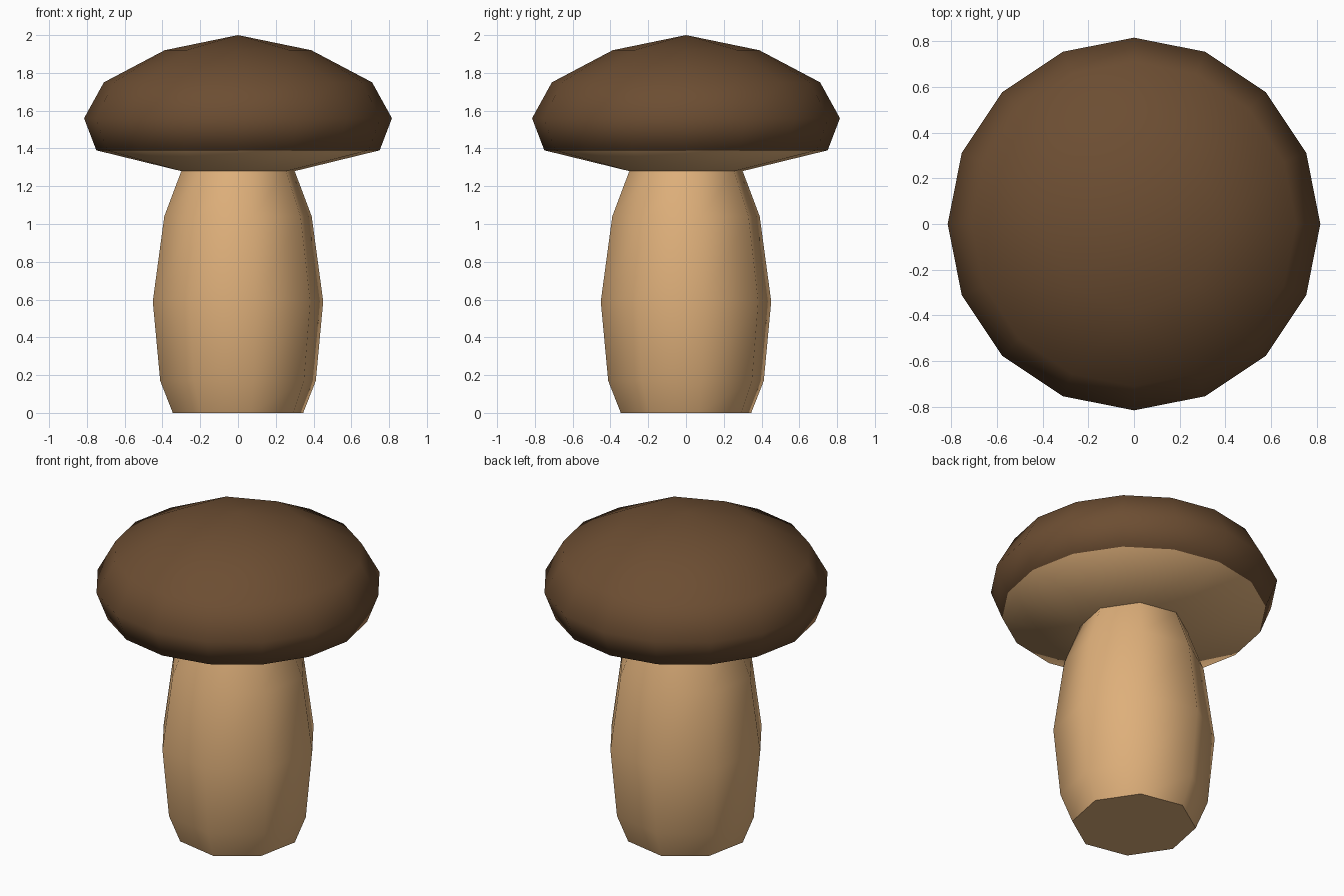
import bpy, bmesh, math

if "Cube" in bpy.data.objects:
    bpy.data.objects.remove(bpy.data.objects["Cube"])


def material(name, rgb):
    m = bpy.data.materials.new(name)
    m.diffuse_color = (*rgb, 1)
    m.use_nodes = True
    m.node_tree.nodes["Principled BSDF"].inputs["Base Color"].default_value = m.diffuse_color
    return m


def ring(bm, n, r, z, turn=0.0):
    """n vertices on a circle, first one at angle turn (degrees)."""
    out = []
    for k in range(n):
        a = math.radians(turn) + 2 * math.pi * k / n
        out.append(bm.verts.new((r * math.cos(a), r * math.sin(a), z)))
    return out


def band(bm, a, b, mat=0):
    """Quads between two rings with equal vertex counts."""
    n = len(a)
    for k in range(n):
        bm.faces.new((a[k], a[(k + 1) % n], b[(k + 1) % n], b[k])).material_index = mat


def finish(bm, name, mats):
    bmesh.ops.recalc_face_normals(bm, faces=bm.faces[:])
    me = bpy.data.meshes.new(name)
    bm.to_mesh(me)
    bm.free()
    for m in mats:
        me.materials.append(m)
    ob = bpy.data.objects.new(name, me)
    bpy.context.collection.objects.link(ob)
    bpy.ops.object.select_all(action='DESELECT')
    ob.select_set(True)
    bpy.context.view_layer.objects.active = ob
    bpy.ops.object.shade_smooth_by_angle(angle=math.radians(60))
    return ob


brown = material("cap_brown", (0.15, 0.075, 0.032))
tan = material("stem_tan", (0.73, 0.43, 0.195))
TURN = 11.25  # the stem's eight corners sit between the cap's corners

# Stem: eight-sided barrel with a flat foot
bm = bmesh.new()
rings = [ring(bm, 8, r, z, TURN) for r, z in
         ((0.352, 0), (0.42, 0.17), (0.46, 0.59), (0.398, 1.04), (0.306, 1.28))]
for a, b in zip(rings, rings[1:]):
    band(bm, a, b)
bm.faces.new(rings[0])
bm.faces.new(rings[-1])
finish(bm, "stem", [tan])

# Cap: sixteen-sided dome
bm = bmesh.new()
rim, wide, shoulder = [ring(bm, 16, r, z) for r, z in
                       ((0.75, 1.39), (0.815, 1.56), (0.71, 1.75))]
band(bm, rim, wide)
band(bm, wide, shoulder)

# Cap crown: eight-sided ring fanned to the tip
crown = ring(bm, 8, 0.388, 1.92)
tip = bm.verts.new((0, 0, 2))
for j in range(8):
    c0, c1 = crown[j], crown[(j + 1) % 8]
    s0, s1, s2 = shoulder[2 * j], shoulder[2 * j + 1], shoulder[(2 * j + 2) % 16]
    bm.faces.new((c0, s0, s1))
    bm.faces.new((c0, s1, c1))
    bm.faces.new((c1, s1, s2))
    bm.faces.new((c0, c1, tip))

# Cap underside: shallow funnel down to the stem's top
neck = ring(bm, 8, 0.306, 1.28, TURN)
for j in range(8):
    n0, n1 = neck[j], neck[(j + 1) % 8]
    r0, r1, r2 = rim[2 * j], rim[2 * j + 1], rim[(2 * j + 2) % 16]
    bm.faces.new((n0, r0, r1)).material_index = 1
    bm.faces.new((n0, r1, r2, n1)).material_index = 1
finish(bm, "cap", [brown, tan])
